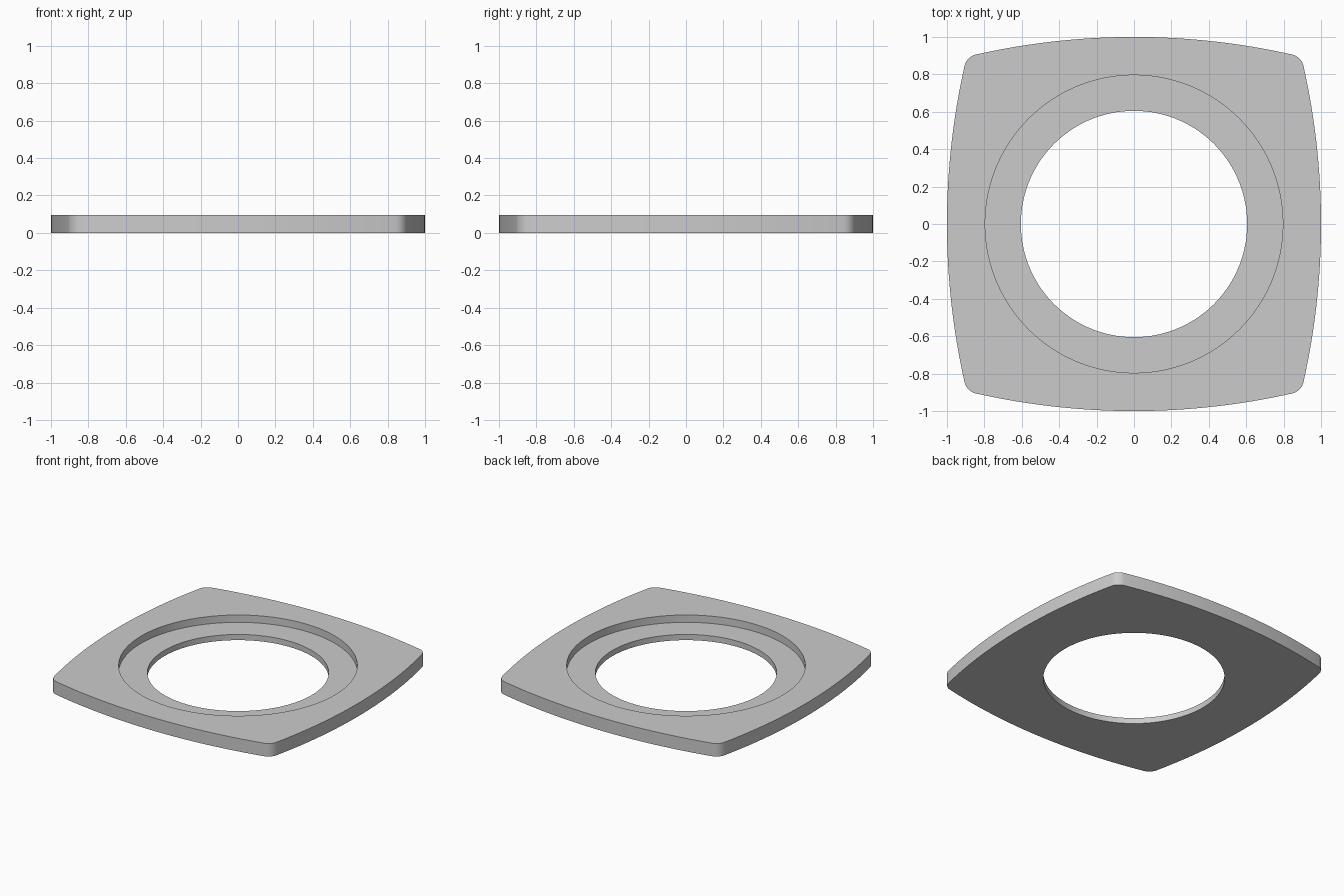
import bpy, bmesh
from math import sin, cos, pi, sqrt, atan2, radians
from mathutils import Vector, Matrix

cube = bpy.data.objects.get("Cube")
if cube:
    bpy.data.objects.remove(cube, do_unlink=True)

HEIGHT, LEDGE = 0.096, 0.042          # plate top and recess floor
HOLE_R, RECESS_R = 0.605, 0.796
SIDE_R, CORNER_R = 3.85, 0.08         # bulging side and corner fillet radii
SIDE_STEPS, CORNER_STEPS = 32, 10

grey = bpy.data.materials.new("plain_grey")
grey.use_nodes = True
grey.diffuse_color = (0.6, 0.6, 0.6, 1)
grey.node_tree.nodes["Principled BSDF"].inputs["Base Color"].default_value = (0.6, 0.6, 0.6, 1)


def arc(cx, cy, r, start, end, steps):
    """Points along an arc, leaving out the last one."""
    return [Vector((cx + r * cos(t), cy + r * sin(t)))
            for t in (start + (end - start) * i / steps for i in range(steps))]


# Outline: one bulged side and its tangent corner, repeated four times
offset = SIDE_R - 1
c = (sqrt(2 * (SIDE_R - CORNER_R) ** 2 - offset ** 2) - offset) / 2
a = atan2(c, c + offset)
quarter = (arc(-offset, 0, SIDE_R, -a, a, SIDE_STEPS)
           + arc(c, c, CORNER_R, a, pi / 2 - a, CORNER_STEPS))
outline = [Matrix.Rotation(k * pi / 2, 2) @ p for k in range(4) for p in quarter]


def circle(r):
    return [p.normalized() * r for p in outline]


# Cross-section rings: outer wall, top, recess wall, ledge, hole wall, underside
sections = [(outline, 0), (outline, HEIGHT), (circle(RECESS_R), HEIGHT),
            (circle(RECESS_R), LEDGE), (circle(HOLE_R), LEDGE), (circle(HOLE_R), 0)]

bm = bmesh.new()
rings = [[bm.verts.new((p.x, p.y, z)) for p in points] for points, z in sections]
n = len(outline)
for k, ring in enumerate(rings):
    following = rings[(k + 1) % len(rings)]
    for i in range(n):
        j = (i + 1) % n
        bm.faces.new((ring[i], ring[j], following[j], following[i]))
bmesh.ops.recalc_face_normals(bm, faces=bm.faces)

mesh = bpy.data.meshes.new("recessed_plate")
bm.to_mesh(mesh)
bm.free()
mesh.materials.append(grey)
plate = bpy.data.objects.new("recessed_plate", mesh)
bpy.context.collection.objects.link(plate)

# Smooth curved walls with crisp rims
bpy.ops.object.select_all(action='DESELECT')
plate.select_set(True)
bpy.context.view_layer.objects.active = plate
bpy.ops.object.shade_smooth_by_angle(angle=radians(30))
